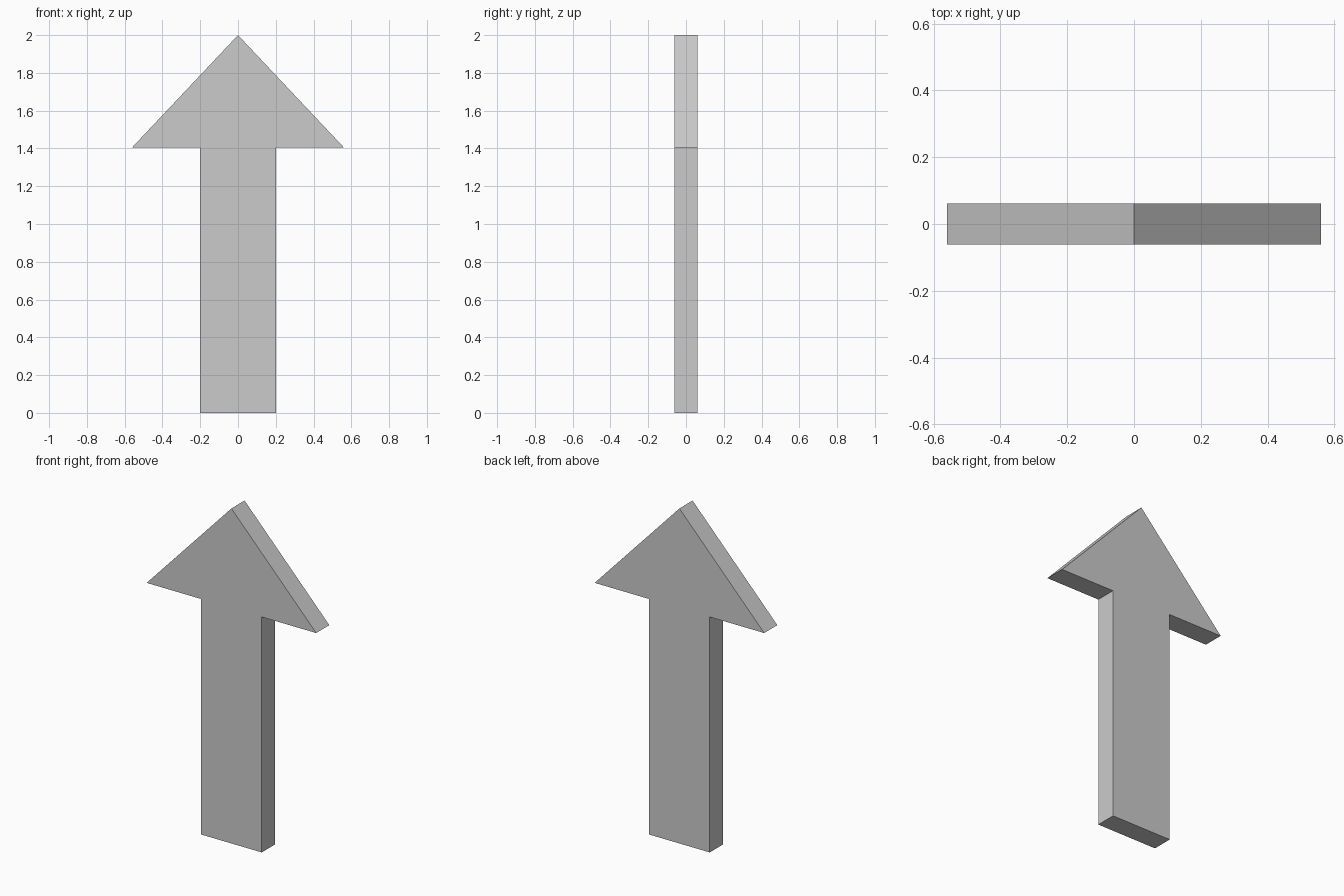
import bpy, bmesh

if "Cube" in bpy.data.objects:
    bpy.data.objects.remove(bpy.data.objects["Cube"])

SHAFT, HEAD, NECK, TIP, HALF_DEPTH = 0.2, 0.56, 1.406, 2.0, 0.062

# Right half of the arrow outline, mirrored to close the profile
right = [(SHAFT, 0), (SHAFT, NECK), (HEAD, NECK)]
outline = right + [(0, TIP)] + [(-x, z) for x, z in reversed(right)]

# Flat arrow face extruded to a slab
bm = bmesh.new()
face = bm.faces.new([bm.verts.new((x, -HALF_DEPTH, z)) for x, z in outline])
result = bmesh.ops.extrude_face_region(bm, geom=[face], use_keep_orig=True)
back = [v for v in result["geom"] if isinstance(v, bmesh.types.BMVert)]
bmesh.ops.translate(bm, verts=back, vec=(0, 2 * HALF_DEPTH, 0))
bmesh.ops.recalc_face_normals(bm, faces=bm.faces)

mesh = bpy.data.meshes.new("arrow")
bm.to_mesh(mesh)
bm.free()
arrow = bpy.data.objects.new("arrow", mesh)
bpy.context.collection.objects.link(arrow)
